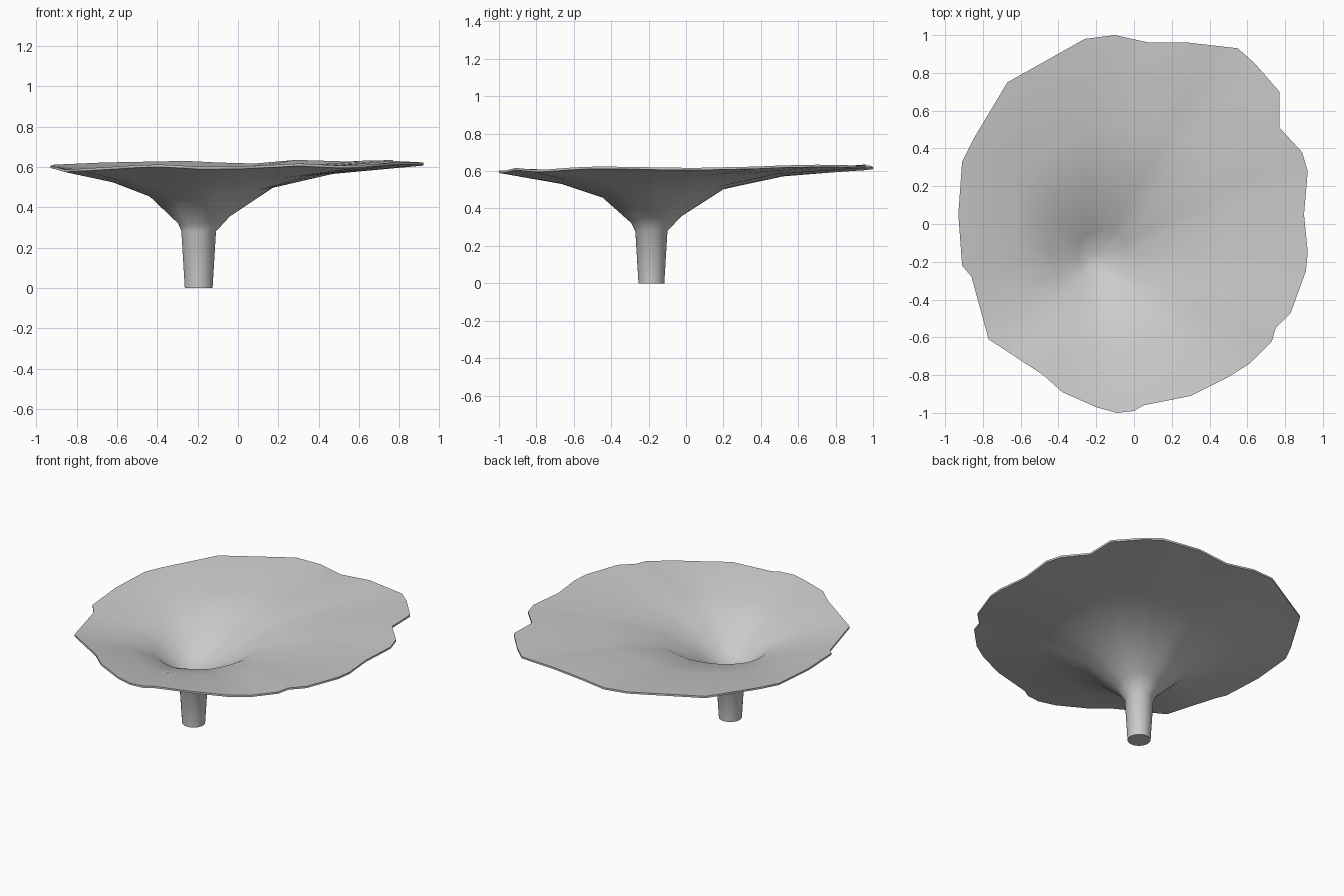
import bpy, bmesh, math
from mathutils import Vector

if "Cube" in bpy.data.objects:
    bpy.data.objects.remove(bpy.data.objects["Cube"])

# Wavy cap rim, counterclockwise: x, y, z
RIM = [
    (.90, .05, .605), (.92, .28, .61), (.89, .38, .612), (.77, .51, .618), (.77, .70, .622),
    (.64, .85, .62), (.55, .93, .615), (.29, .96, .623), (.08, .96, .605),
    (-.10, 1.0, .61), (-.26, .98, .618), (-.67, .75, .61), (-.85, .45, .602),
    (-.91, .33, .60), (-.93, .05, .595), (-.91, -.22, .59), (-.86, -.28, .575),
    (-.77, -.61, .58), (-.48, -.80, .598), (-.38, -.89, .60), (-.20, -.97, .59),
    (-.09, -1.0, .59), (0, -.99, .59), (.05, -.96, .592), (.30, -.91, .605),
    (.50, -.81, .595), (.61, -.74, .597), (.73, -.62, .606), (.75, -.55, .61),
    (.83, -.47, .612), (.91, -.25, .61), (.92, -.15, .607)]
CENTRE = Vector((-.195, -.185, 0))

# Split long rim edges so the stem stays round
rim = []
for i, p in enumerate(RIM):
    a, b = Vector(p), Vector(RIM[(i + 1) % len(RIM)])
    rim.append(a)
    if (b - a).length > .25:
        rim.append((a + b) / 2)
n = len(rim)

dirs, dist = [], []
for p in rim:
    d = Vector((p.x, p.y, 0)) - CENTRE
    dist.append(d.length)
    dirs.append(d.normalized())
# Rim distance without the notches, for the inner part of the funnel
smooth = [sum(dist[(i + k) % n] for k in range(-3, 4)) / 7 for i in range(n)]

bm = bmesh.new()


def circle(r, z):
    return [bm.verts.new(CENTRE + d * r + Vector((0, 0, z))) for d in dirs]


def flare(frac, z, slope):
    """Ring at a fraction of the way to the rim, higher where the cap is wider."""
    ring = []
    for i in range(n):
        r = frac * (smooth[i] * (1 - frac) + dist[i] * frac)
        wave = (rim[i].z - .602) * frac * .5
        h = z + slope * (smooth[i] - .92) + wave
        ring.append(bm.verts.new(CENTRE + dirs[i] * r + Vector((0, 0, h))))
    return ring


# Outside: stem, underside of the cap, rim; then inside down to the funnel pit
rings = [
    circle(.069, 0), circle(.086, .28),
    flare(.137, .335, .09), flare(.33, .475, .11), flare(.6, .547, .09),
    [bm.verts.new(p) for p in rim],
    [bm.verts.new(p + Vector((0, 0, .012))) for p in rim],
    flare(.6, .564, .09), flare(.33, .494, .11), flare(.137, .372, .09),
    circle(.04, .335)]
for lo, hi in zip(rings, rings[1:]):
    for i in range(n):
        j = (i + 1) % n
        bm.faces.new((lo[i], lo[j], hi[j], hi[i]))
bm.faces.new(rings[0])
bm.faces.new(rings[-1])
bmesh.ops.recalc_face_normals(bm, faces=bm.faces)

mesh = bpy.data.meshes.new("funnel_mushroom")
bm.to_mesh(mesh)
bm.free()
mushroom = bpy.data.objects.new("funnel_mushroom", mesh)
bpy.context.collection.objects.link(mushroom)
bpy.context.view_layer.objects.active = mushroom
mushroom.select_set(True)
bpy.ops.object.shade_smooth_by_angle(angle=math.radians(50))
